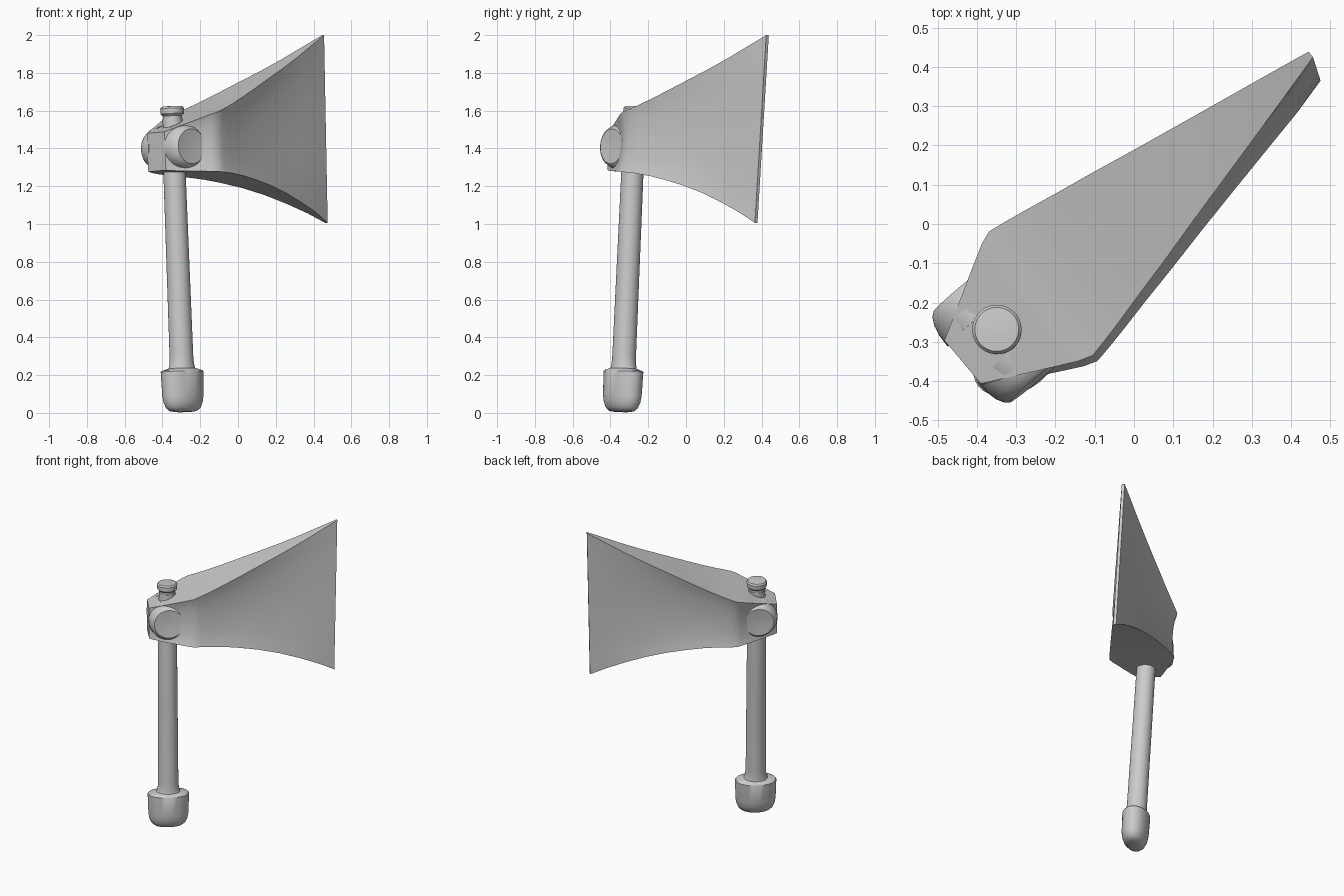
import bpy, bmesh, math
from mathutils import Matrix

# Axe is modelled upright along local x, then leaned and turned into place
PLACE = (Matrix.Rotation(math.radians(40), 4, 'Z')
         @ Matrix.Translation((0, -0.076, 0))
         @ Matrix.Rotation(math.radians(-3.36), 4, 'X'))
GRIP_X = -0.44


def finish(name, bm, matrix=Matrix(), angle=35):
    bmesh.ops.recalc_face_normals(bm, faces=bm.faces)
    bm.transform(PLACE @ matrix)
    mesh = bpy.data.meshes.new(name)
    bm.to_mesh(mesh)
    bm.free()
    ob = bpy.data.objects.new(name, mesh)
    bpy.context.collection.objects.link(ob)
    bpy.ops.object.select_all(action='DESELECT')
    ob.select_set(True)
    bpy.context.view_layer.objects.active = ob
    bpy.ops.object.shade_smooth_by_angle(angle=math.radians(angle))
    return ob


def skin(bm, rings):
    """Join equal rings of points into a capped tube."""
    loops = [[bm.verts.new(p) for p in r] for r in rings]
    n = len(loops[0])
    for a, b in zip(loops, loops[1:]):
        for i in range(n):
            j = (i + 1) % n
            bm.faces.new((a[i], a[j], b[j], b[i]))
    bm.faces.new(loops[0])
    bm.faces.new(loops[-1])


def turned(name, profile, matrix, n=32, angle=35):
    """Profile rows: radius x, radius y, height."""
    bm = bmesh.new()
    skin(bm, [[(rx * math.cos(2 * math.pi * i / n), ry * math.sin(2 * math.pi * i / n), z)
               for i in range(n)] for rx, ry, z in profile])
    return finish(name, bm, matrix, angle)


# Axe head: x, half width at rims, half width at mid height, top z, bottom z
stations = [
    (-0.560, 0.072, 0.074, 1.487, 1.283),
    (-0.500, 0.104, 0.096, 1.510, 1.277),
    (-0.440, 0.136, 0.118, 1.532, 1.274),
    (-0.380, 0.168, 0.142, 1.555, 1.272),
    (-0.330, 0.194, 0.172, 1.574, 1.269),
    (-0.295, 0.206, 0.186, 1.585, 1.267),
    (-0.255, 0.199, 0.182, 1.599, 1.264),
    (-0.200, 0.188, 0.168, 1.619, 1.260),
    (-0.100, 0.166, 0.142, 1.660, 1.247),
    (0.000, 0.145, 0.118, 1.704, 1.228),
    (0.120, 0.118, 0.092, 1.758, 1.200),
    (0.250, 0.090, 0.068, 1.816, 1.161),
    (0.380, 0.062, 0.046, 1.878, 1.112),
    (0.500, 0.036, 0.028, 1.940, 1.060),
    (0.610, 0.009, 0.009, 2.003, 1.007),
]
STEPS = 10
rings = []
for x, rim, mid, zt, zb in stations:
    near, far = [], []
    for k in range(STEPS + 1):
        t = k / STEPS
        w = rim + (mid - rim) * math.sin(math.pi * t) ** 0.7
        z = zb + (zt - zb) * t
        xx = x + (0.012 * (2 * t - 1) if x > 0.55 else 0)
        near.append((xx, -w, z))
        far.append((xx, w, z))
    rings.append(near + far[::-1])
head_bm = bmesh.new()
skin(head_bm, rings)
finish("axe_head", head_bm)

# Round bosses on both cheeks
boss = [(0.122, 0.122, 0.06), (0.120, 0.120, 0.095), (0.114, 0.114, 0.122),
        (0.103, 0.103, 0.143), (0.092, 0.092, 0.151), (0.078, 0.078, 0.150),
        (0.04, 0.04, 0.147), (0.004, 0.004, 0.146)]
for label, turn in (("front", 90), ("back", -90)):
    turned(label + "_cheek_boss", boss,
           Matrix.Translation((GRIP_X - 0.002, 0, 1.405))
           @ Matrix.Rotation(math.radians(turn), 4, 'X'), 48)

at_grip = Matrix.Translation((GRIP_X, 0, 0))

# Shaft passing through the head
turned("handle", [(0.085, 0.07, 0.215), (0.074, 0.066, 0.235), (0.066, 0.064, 0.26),
                  (0.063, 0.063, 0.30), (0.061, 0.061, 0.80), (0.059, 0.059, 1.30),
                  (0.052, 0.052, 1.56)], at_grip)

# Oval pommel with rounded base
turned("pommel", [(0.05, 0.03, 0.005), (0.085, 0.05, 0.010), (0.106, 0.066, 0.027),
                  (0.119, 0.077, 0.055), (0.125, 0.083, 0.09), (0.129, 0.086, 0.218),
                  (0.124, 0.082, 0.224), (0.08, 0.066, 0.235)], at_grip)

# Knob above the head
turned("top_knob", [(0.050, 0.050, 1.54), (0.050, 0.050, 1.574), (0.062, 0.062, 1.586),
                    (0.063, 0.063, 1.614), (0.056, 0.056, 1.624), (0.02, 0.02, 1.627)], at_grip)
